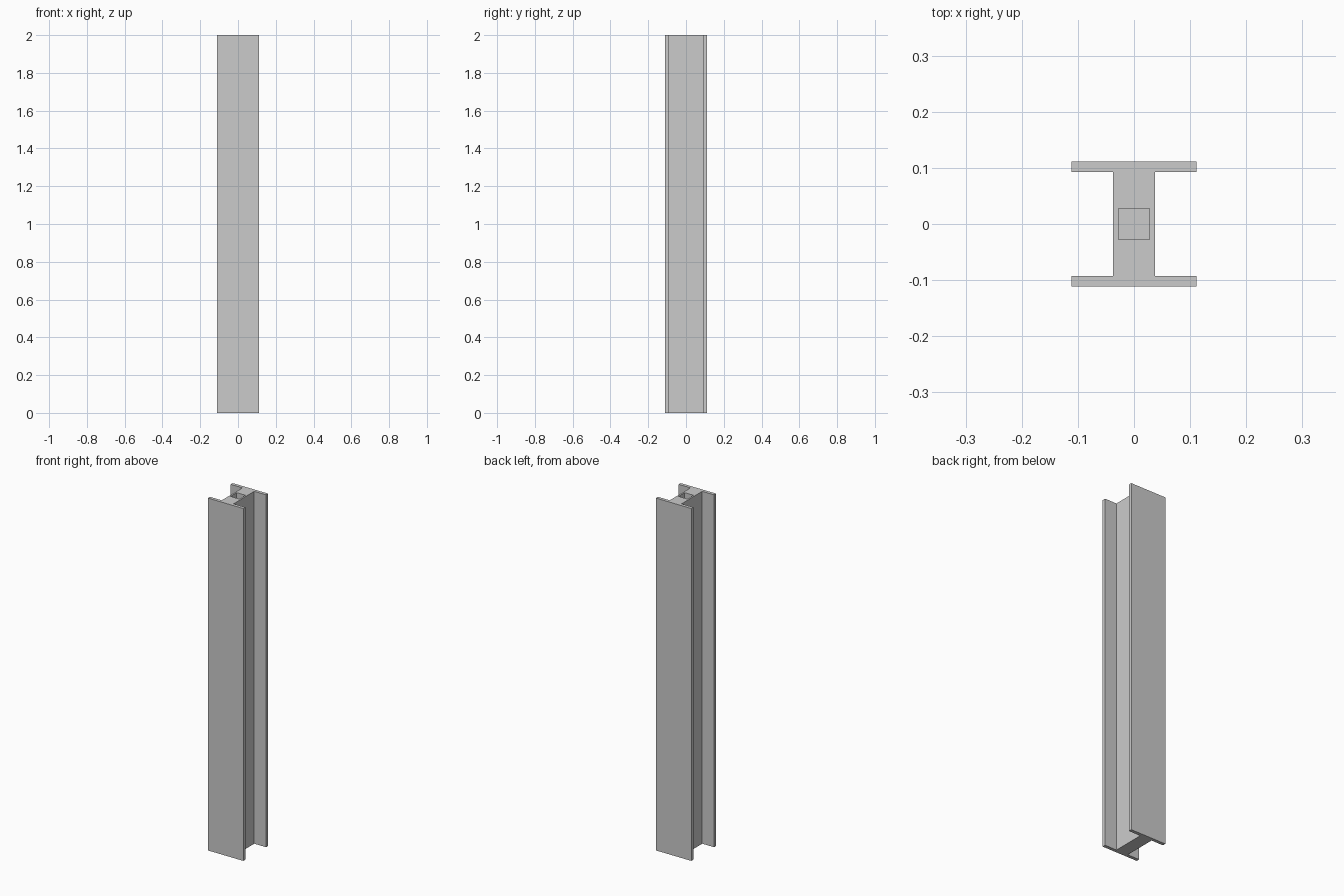
import bpy, bmesh

if "Cube" in bpy.data.objects:
    bpy.data.objects.remove(bpy.data.objects["Cube"])

U = 2 / 108            # base module
H = 2.0
F = 6 * U              # flange half width / half depth
T = F - U              # flange inner face
W = 2 * U              # web half thickness
S = 1.5 * U            # socket half size
DEPTH = 3 * U          # socket depth


def prism(name, outline, height):
    """Extrude a flat outline straight up from z = 0."""
    bm = bmesh.new()
    base = bm.faces.new([bm.verts.new((x, y, 0)) for x, y in outline])
    ext = bmesh.ops.extrude_face_region(bm, geom=[base])
    top = [v for v in ext["geom"] if isinstance(v, bmesh.types.BMVert)]
    bmesh.ops.translate(bm, verts=top, vec=(0, 0, height))
    bmesh.ops.recalc_face_normals(bm, faces=bm.faces)
    mesh = bpy.data.meshes.new(name)
    bm.to_mesh(mesh)
    bm.free()
    obj = bpy.data.objects.new(name, mesh)
    bpy.context.collection.objects.link(obj)
    return obj


# H-section column: one half of the profile, turned round for the other half
half = [(W, -T), (W, T), (F, T), (F, F), (-F, F), (-F, T)]
half = [(W, T), (F, T), (F, F), (-F, F), (-F, T), (-W, T)]
column = prism("column", half + [(-x, -y) for x, y in half], H)

# Square socket sunk into the top of the web
cutter = prism("socket_cutter", [(-S, -S), (S, -S), (S, S), (-S, S)], DEPTH * 2)
cutter.location.z = H - DEPTH
cutter.hide_render = True
cutter.hide_viewport = True
cutter.display_type = 'WIRE'

cut = column.modifiers.new("socket", 'BOOLEAN')
cut.operation = 'DIFFERENCE'
cut.solver = 'EXACT'
cut.object = cutter
